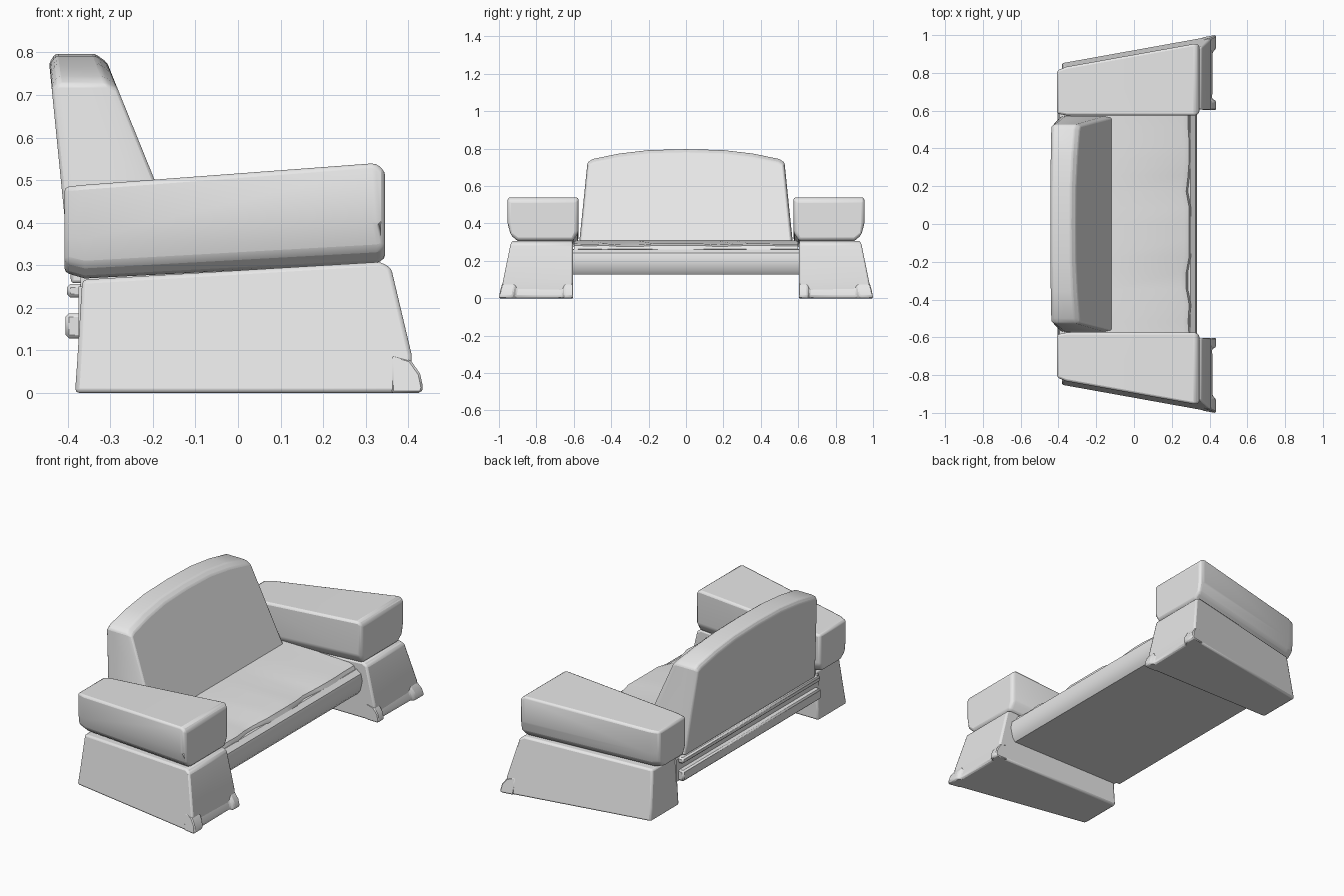
import bpy, bmesh, math, random
from mathutils import Vector

if "Cube" in bpy.data.objects:
    bpy.data.objects.remove(bpy.data.objects["Cube"])

random.seed(4)
stone = bpy.data.materials.new("grey stone")
stone.diffuse_color = (0.8, 0.8, 0.8, 1)
stone.use_nodes = True
stone.node_tree.nodes["Principled BSDF"].inputs["Base Color"].default_value = stone.diffuse_color


def loft(name, rings, bevel=0.0, segments=2):
    """Skin equal-length closed rings, cap both ends, soften the edges."""
    bm = bmesh.new()
    vs = [[bm.verts.new(p) for p in ring] for ring in rings]
    n = len(rings[0])
    for a, b in zip(vs, vs[1:]):
        for i in range(n):
            j = (i + 1) % n
            bm.faces.new((a[i], a[j], b[j], b[i]))
    bm.faces.new(vs[0])
    bm.faces.new(vs[-1])
    bmesh.ops.recalc_face_normals(bm, faces=bm.faces)
    me = bpy.data.meshes.new(name)
    bm.to_mesh(me)
    bm.free()
    me.materials.append(stone)
    ob = bpy.data.objects.new(name, me)
    bpy.context.collection.objects.link(ob)
    if bevel:
        m = ob.modifiers.new("worn edges", 'BEVEL')
        m.width, m.segments = bevel, segments
        m.limit_method, m.angle_limit = 'ANGLE', math.radians(28)
    bpy.ops.object.select_all(action='DESELECT')
    bpy.context.view_layer.objects.active = ob
    ob.select_set(True)
    bpy.ops.object.shade_smooth_by_angle(angle=math.radians(32))
    return ob


def outer(x, z):
    """Splayed outer face of the pedestals."""
    return 0.853 + (x + 0.38) * 0.18 - 0.16 * z


# Pedestals, feet and armrests, one set per end
for s, side in ((1, "left"), (-1, "right")):
    prof = [(-0.383, 0), (-0.378, 0.07), (-0.366, 0.266), (0.335, 0.308),
            (0.36, 0.293), (0.408, 0.09), (0.408, 0)]
    loft(f"{side}_pedestal",
         [[(x, s * 0.605, z) for x, z in prof],
          [(x, s * outer(x, z), z) for x, z in prof]], 0.010)

    # front foot moulding, thinner in the middle than at its worn ends
    rings = []
    for t, d in ((0, 0), (0.12, 0), (0.15, -0.02), (0.78, -0.017),
                 (0.82, 0), (1, 0)):
        ring = []
        for x, z in ((0.36, 0.0), (0.36, 0.09), (0.405 + d / 2, 0.078 + d / 3),
                     (0.428 + d, 0.045), (0.435 + d, 0.012), (0.43 + d, 0.0)):
            y = 0.603 + t * (outer(x, z) + 0.002 - 0.603)
            ring.append((x, s * y, z))
        rings.append(ring)
    loft(f"{side}_foot", rings, 0.005, 1)

    # armrest, tapered to the back with a rounded underside
    rings = []
    for x, yo, zb, zt, k in ((-0.408, 0.822, 0.283, 0.484, 1),
                             (-0.36, 0.832, 0.269, 0.489, 0),
                             (0.325, 0.955, 0.305, 0.540, 0),
                             (0.346, 0.958, 0.315, 0.520, 1)):
        h, i = zt - zb, 0.010 * k
        sec = [(0.575 + i, zt), (0.575 + i, zb + 0.2 * h), (0.605, zb),
               (yo - 0.055, zb), (yo - 0.018, zb + 0.14 * h),
               (yo - i, zb + 0.42 * h), (yo - i, zt)]
        rings.append([(x, s * y, z) for y, z in sec])
    loft(f"{side}_armrest", rings, 0.014, 2)

# Seat slab with a chipped front edge
rings = []
for i in range(15):
    y = -0.60 + 1.20 * i / 14
    c = random.choice((0, 0, 0.006, 0.016))
    e = 0.288 - c * 0.4
    rings.append([(-0.37, y, 0.22), (-0.37, y, 0.305), (-0.12, y, 0.308),
                  (0.265 - c, y, e + 0.004), (0.292 - c, y, e - 0.006),
                  (0.305 - c, y, 0.255), (0.295, y, 0.22)])
loft("seat_slab", rings)

# Supporting beam below the seat, rounded at the front
beam = [(-0.375, 0.128), (-0.375, 0.25), (0.30, 0.262), (0.325, 0.243),
        (0.334, 0.205), (0.322, 0.15), (0.305, 0.128)]
loft("seat_beam", [[(x, y, z) for x, z in beam] for y in (-0.62, 0.62)])

# Ledges along the back
for name, z0, z1, x in (("lower_back_ledge", 0.128, 0.187, -0.405),
                        ("upper_back_ledge", 0.224, 0.256, -0.402)):
    loft(name, [[(x, y, z0), (x, y, z1), (-0.34, y, z1), (-0.34, y, z0)]
                for y in (-0.60, 0.60)], 0.008, 1)

# Backrest: arched outline, upright back and leaning front
half = [(0.575, 0.258), (0.57, 0.31), (0.55, 0.50), (0.527, 0.725),
        (0.50, 0.744), (0.36, 0.773), (0.20, 0.792)]
outline = half + [(0.0, 0.797)] + [(-y, z) for y, z in reversed(half)]


def slab_ring(depth, inset):
    ring = []
    for y, z in outline:
        f = max(0, (z - 0.70) / 0.1) if z > 0.70 else 0
        zz = z - inset * min(1, f * 2)
        yy = y * (1 - inset * 0.8)
        back = -0.392 - (zz - 0.258) * 0.1
        front = -0.118 - (zz - 0.308) * 0.405
        ring.append((back + (front - back) * depth, yy, zz))
    return ring


loft("backrest", [slab_ring(0, 0.022), slab_ring(0.12, 0),
                  slab_ring(0.85, 0), slab_ring(1, 0.02)], 0.007, 2)
